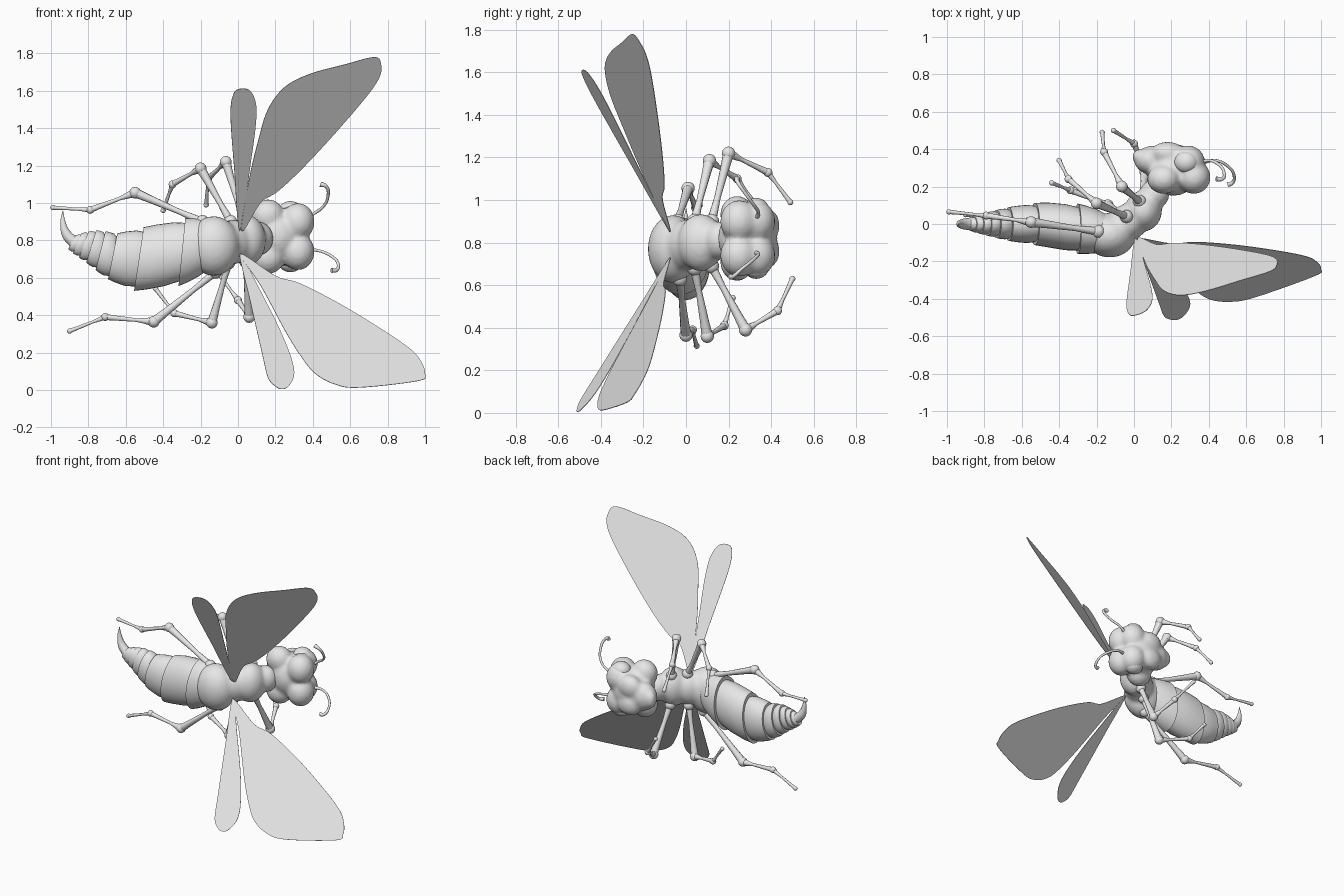
import bpy, bmesh, math
from mathutils import Matrix, Vector

old = bpy.data.objects.get("Cube")
if old:
    bpy.data.objects.remove(old, do_unlink=True)

grey = bpy.data.materials.new("plain grey")
grey.use_nodes = True
grey.diffuse_color = (.8, .8, .8, 1)
grey.node_tree.nodes["Principled BSDF"].inputs["Base Color"].default_value = (.8, .8, .8, 1)


def add_object(name, data):
    data.materials.append(grey)
    obj = bpy.data.objects.new(name, data)
    bpy.context.collection.objects.link(obj)
    return obj


def mesh_object(name, bm, smooth=True):
    bmesh.ops.recalc_face_normals(bm, faces=bm.faces[:])
    for face in bm.faces:
        face.smooth = smooth
    mesh = bpy.data.meshes.new(name)
    bm.to_mesh(mesh)
    bm.free()
    return add_object(name, mesh)


def blobs(name, parts, fuse=0):
    """Ellipsoids given as (centre, radii), optionally fused into one skin."""
    bm = bmesh.new()
    for centre, radii in parts:
        matrix = Matrix.Translation(centre) @ Matrix.Diagonal((*radii, 1))
        bmesh.ops.create_uvsphere(bm, u_segments=24, v_segments=14, radius=1, matrix=matrix)
    obj = mesh_object(name, bm)
    if fuse:
        remesh = obj.modifiers.new("fuse", "REMESH")
        remesh.mode = "VOXEL"
        remesh.voxel_size = fuse
        remesh.use_smooth_shade = True
        soften = obj.modifiers.new("soften", "SMOOTH")
        soften.factor = .5
        soften.iterations = 6
    return obj


def tubes(name, paths):
    """Round rods; each path is a list of (point, thickness in hundredths)."""
    curve = bpy.data.curves.new(name, "CURVE")
    curve.dimensions = "3D"
    curve.bevel_depth = .01
    curve.bevel_resolution = 3
    curve.use_fill_caps = True
    for path in paths:
        spline = curve.splines.new("BEZIER")
        spline.bezier_points.add(len(path) - 1)
        spline.resolution_u = 6
        for knot, (point, thickness) in zip(spline.bezier_points, path):
            knot.co = point
            knot.radius = thickness
            knot.handle_left_type = knot.handle_right_type = "AUTO"
    return add_object(name, curve)


def rounded(points, steps=5):
    """Closed smooth outline through the points."""
    result = []
    n = len(points)
    for i in range(n):
        a, b, c, d = (Vector(points[(i + k) % n]) for k in (-1, 0, 1, 2))
        for s in range(steps):
            t = s / steps
            result.append(b + (c - a) * t / 2 + (a * 2 - b * 5 + c * 4 - d) * t * t / 2
                          + (b * 3 - a - c * 3 + d) * t ** 3 / 2)
    return result


def wing(name, outline, slope_x, slope_z, depth=-.075):
    """Flat blade: outline in x and z, with y following a tilted plane."""
    root_x, root_z = outline[0]
    bm = bmesh.new()
    verts = [bm.verts.new((p.x, depth + slope_x * (p.x - root_x) + slope_z * (p.y - root_z), p.y))
             for p in rounded(outline)]
    bm.faces.new(verts)
    obj = mesh_object(name, bm, smooth=False)
    solid = obj.modifiers.new("thickness", "SOLIDIFY")
    solid.thickness = .003
    solid.offset = 0


# Wings
wing("upper_forewing", [(.02, .85), (.06, 1.13), (.11, 1.34), (.16, 1.5), (.25, 1.62), (.385, 1.69),
     (.57, 1.74), (.73, 1.78), (.765, 1.74), (.755, 1.67), (.68, 1.56), (.49, 1.34),
     (.33, 1.17), (.21, 1.06), (.12, 1)], .444, -.53)
wing("upper_hindwing", [(.01, .85), (-.02, 1.18), (-.04, 1.47), (-.025, 1.58), (.01, 1.61),
     (.065, 1.6), (.096, 1.53), (.095, 1.42), (.07, 1.23)], .35, -.543)
wing("lower_forewing", [(.01, .73), (.12, .56), (.25, .32), (.33, .19), (.41, .09), (.52, .03),
     (.65, .013), (.97, .05), (1, .09), (.98, .15), (.92, .22), (.76, .33),
     (.545, .46), (.33, .57), (.2, .61)], .278, .688)
wing("lower_hindwing", [(.01, .73), (.064, .48), (.13, .19), (.16, .067), (.2, .02), (.235, .005),
     (.27, .02), (.3, .08), (.285, .17), (.225, .32), (.13, .51)], .339, .705)

# Thorax: two lobes with a slanted neck
blobs("thorax", [((-.13, -.06, .77), (.14, .12, .16)), ((.05, .07, .8), (.1, .11, .135)),
                 ((-.03, .01, .79), (.1, .1, .12)), ((.11, .16, .81), (.08, .08, .09))], fuse=.014)

# Head: skull, brows, cheeks and a tapering snout
mid = .82
skull = [((.21, .29, mid), (.14, .14, .15)), ((.11, .34, mid), (.11, .08, .1)),
         ((.03, .36, mid), (.04, .04, .06))]
for side in (-1, 1):
    skull += [((.32, .25, mid + side * .08), (.09, .09, .1)),
              ((.16, .24, mid + side * .11), (.09, .08, .09)),
              ((.29, .33, mid + side * .08), (.09, .09, .1)),
              ((.18, .38, mid + side * .06), (.09, .06, .08))]
blobs("head", skull, fuse=.013)
for side, label in ((1, "upper"), (-1, "lower")):
    blobs(label + "_eye", [((.28, .33, mid + side * .135), (.065, .06, .055))])

# Antennae
tubes("upper_antenna", [[((.34, .32, .9), 1.3), ((.4, .34, .94), .8), ((.45, .32, .975), .8),
                         ((.48, .28, 1.03), .8), ((.47, .24, 1.09), 1), ((.44, .24, 1.1), 1.4)]])
tubes("lower_antenna", [[((.34, .32, .75), 1.3), ((.43, .34, .745), .8), ((.5, .31, .715), .8),
                         ((.535, .26, .675), .8), ((.525, .22, .64), 1), ((.5, .21, .64), 1.4)]])

# Abdomen: overlapping cups shrinking toward the tail, as (x, z, radius y, radius z)
stations = [(-.15, .77, .115, .15), (-.3, .737, .135, .183), (-.53, .7, .113, .172),
            (-.67, .715, .09, .125), (-.735, .745, .075, .107), (-.785, .768, .062, .09),
            (-.825, .778, .052, .074), (-.86, .785, .042, .058), (-.89, .79, .03, .04)]
bm = bmesh.new()
sides = 32
rings = []


def ring(station, scale, tilt):
    x, z, ry, rz = station
    y = -.045 * max(0, 1 + (x + .15) / .35)
    loop = []
    for k in range(sides):
        angle = math.tau * k / sides
        rise = rz * scale * math.sin(angle)
        loop.append(bm.verts.new((x + rise * math.sin(tilt), y + ry * scale * math.cos(angle),
                                  z + rise * math.cos(tilt))))
    rings.append(loop)


def blend(a, b, t):
    return [p + (q - p) * t for p, q in zip(a, b)]


last = len(stations) - 2
for i in range(last + 1):
    start, end = stations[i], stations[i + 1]
    tilt = .1 + .35 * i / last
    previous = max(.1, tilt - .05)
    ring(start, .86, previous)
    ring(blend(start, end, .3), .96, tilt)
    ring(blend(start, end, .7), 1, tilt)
    ring(end, 1, tilt)
    ring(end, .97, tilt)
for a, b in zip(rings, rings[1:]):
    for k in range(sides):
        n = (k + 1) % sides
        bm.faces.new((a[k], a[n], b[n], b[k]))
bm.faces.new(rings[0])
bm.faces.new(rings[-1])
abdomen = mesh_object("abdomen", bm)
bpy.context.view_layer.objects.active = abdomen
abdomen.select_set(True)
bpy.ops.object.shade_smooth_by_angle(angle=math.radians(40))
abdomen.select_set(False)

# Stinger
tubes("stinger", [[((-.87, 0, .785), 3.5), ((-.915, 0, .83), 2.8), ((-.935, 0, .89), 1.6),
                   ((-.937, 0, .96), .15)]])

# Legs: hip, knee, ankle and tip
legs = {
    "upper_hind_leg": [(-.19, -.04, .9), (-.55, .01, 1.055), (-.79, .045, .963), (-.99, .065, .975)],
    "upper_middle_leg": [(-.04, .04, .9), (-.2, .11, 1.185), (-.35, .24, 1.1), (-.4, .34, .96)],
    "upper_front_leg": [(.03, .12, .9), (-.065, .2, 1.22), (-.16, .385, 1.13), (-.17, .49, .99)],
    "lower_hind_leg": [(-.12, -.03, .63), (-.45, 0, .365), (-.71, .03, .39), (-.9, .05, .315)],
    "lower_middle_leg": [(-.05, .04, .68), (-.14, .1, .36), (-.34, .18, .41), (-.44, .22, .54)],
    "lower_front_leg": [(.04, .12, .69), (.06, .28, .39), (0, .43, .48), (-.11, .5, .63)],
}
profiles = [(2.2, 1.5, 2.6), (2.4, 1, 1.7), (1.5, .8, 1.2)]
for name, joints in legs.items():
    joints = [Vector(j) for j in joints]
    paths = []
    for a, b, (r, s, t) in zip(joints, joints[1:], profiles):
        paths.append([(a, r), (a.lerp(b, .35), s), (a.lerp(b, .75), (s + t) / 2), (b, t)])
    tubes(name, paths)
    blobs(name + "_joints", [(j, (r, r, r)) for j, r in zip(joints, (.035, .031, .021, .014))])
